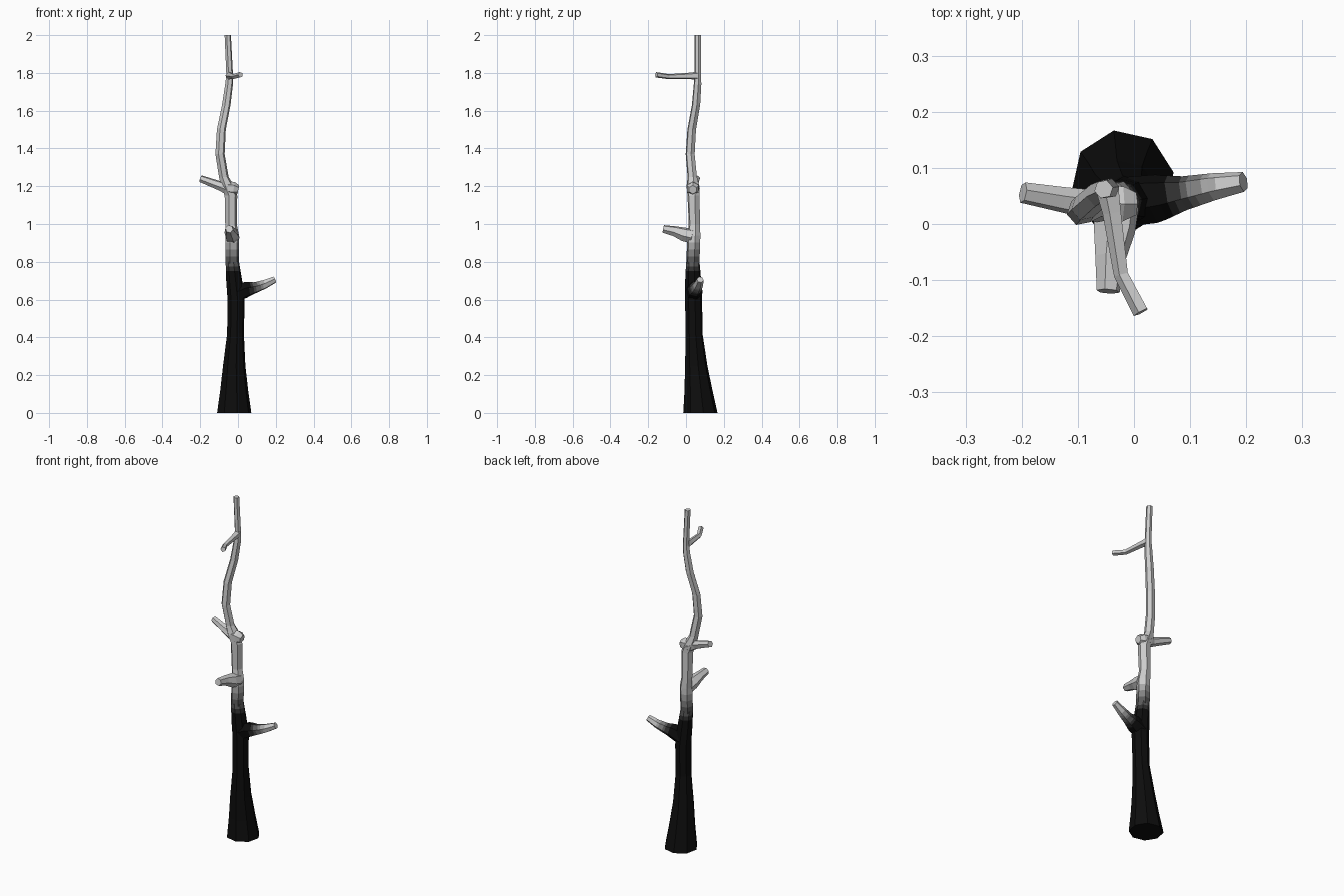
import bpy, bmesh, math
from mathutils import Vector

if "Cube" in bpy.data.objects:
    bpy.data.objects.remove(bpy.data.objects["Cube"])

# Charred-to-bare wood shades
SHADES = [0.004, 0.03, 0.10, 0.22, 0.38, 0.55]
mats = []
for i, v in enumerate(SHADES):
    m = bpy.data.materials.new(f"wood_shade_{i}")
    m.diffuse_color = (v, v, v, 1)
    m.use_nodes = True
    m.node_tree.nodes["Principled BSDF"].inputs["Base Color"].default_value = m.diffuse_color
    mats.append(m)


def tube(name, path, sides, fade, phase=0.0, flat=False):
    """Faceted tapering limb through (x, y, z, radius) points; fade = (axis, start, end) of the char."""
    axis, lo, hi = fade
    # Add extra rings inside the colour fade
    pts = [Vector(p) for p in path]
    fine = [pts[0]]
    for a, b in zip(pts, pts[1:]):
        n = 4 if max(a[axis], b[axis]) > lo and min(a[axis], b[axis]) < hi else 1
        fine += [a.lerp(b, k / n) for k in range(1, n + 1)]
    bm = bmesh.new()
    rings = []
    for i, p in enumerate(fine):
        d = Vector((0, 0, 1)) if flat else (
            fine[min(i + 1, len(fine) - 1)].to_3d() - fine[max(i - 1, 0)].to_3d()).normalized()
        ref = Vector((1, 0, 0)) if flat else Vector((0, 0, 1))
        u = (ref - d * ref.dot(d)).normalized()
        w = d.cross(u)
        ring = []
        for k in range(sides):
            t = phase + math.tau * k / sides
            ring.append(bm.verts.new(p.to_3d() + p[3] * (u * math.cos(t) + w * math.sin(t))))
        rings.append(ring)
    for a, b in zip(rings, rings[1:]):
        for k in range(sides):
            j = (k + 1) % sides
            bm.faces.new((a[k], a[j], b[j], b[k]))
    bm.faces.new(rings[0][::-1])
    bm.faces.new(rings[-1])
    bmesh.ops.recalc_face_normals(bm, faces=bm.faces)
    for f in bm.faces:
        s = (f.calc_center_median()[axis] - lo) / (hi - lo)
        f.material_index = max(0, min(len(SHADES) - 1, int(s * len(SHADES))))
    me = bpy.data.meshes.new(name)
    bm.to_mesh(me)
    bm.free()
    for m in mats:
        me.materials.append(m)
    ob = bpy.data.objects.new(name, me)
    bpy.context.collection.objects.link(ob)
    return ob


CHAR = (2, 0.70, 0.96)
BARE = (2, -2, -1)

# Flared lower trunk
tube("lower_trunk", [
    (-.02, .076, 0, .092), (-.02, .066, .12, .075), (-.02, .054, .25, .060),
    (-.013, .043, .42, .045), (-.010, .040, .60, .046), (-.020, .038, .70, .043),
    (-.030, .036, .80, .036)], 8, CHAR, math.radians(10), True)

# Thin winding upper trunk
tube("upper_trunk", [
    (-.03, .036, .79, .037), (-.030, .042, .94, .036), (-.037, .044, 1.0, .031),
    (-.037, .040, 1.15, .034), (-.055, .037, 1.2, .036), (-.075, .033, 1.25, .026),
    (-.095, .022, 1.37, .025), (-.088, .030, 1.5, .024), (-.062, .053, 1.63, .023),
    (-.047, .061, 1.74, .021), (-.044, .063, 1.79, .018), (-.054, .062, 2.0, .017)],
    6, CHAR, 0.2, True)

# Broken side branches
tube("right_branch", [
    (-.01, .040, .63, .045), (.04, .045, .652, .044), (.09, .055, .663, .031),
    (.14, .066, .680, .025), (.195, .075, .706, .018)], 6, (0, .04, .16), 0.3)
tube("front_branch", [
    (-.03, .035, .935, .040), (-.035, -.01, .945, .038), (-.042, -.06, .962, .028),
    (-.046, -.12, .974, .021)], 6, BARE, 0.3)
tube("left_branch", [
    (-.04, .040, 1.18, .034), (-.09, .037, 1.20, .026), (-.13, .044, 1.215, .023),
    (-.198, .056, 1.240, .019)], 6, BARE, 0.3)
tube("right_knob", [
    (-.055, .037, 1.19, .036), (-.022, .036, 1.187, .036), (.002, .036, 1.182, .023)], 6, BARE)
tube("top_twig", [
    (-.045, .060, 1.785, .022), (-.038, .02, 1.784, .018), (-.022, -.09, 1.780, .014),
    (.013, -.157, 1.790, .015)], 5, BARE, 0.3)
